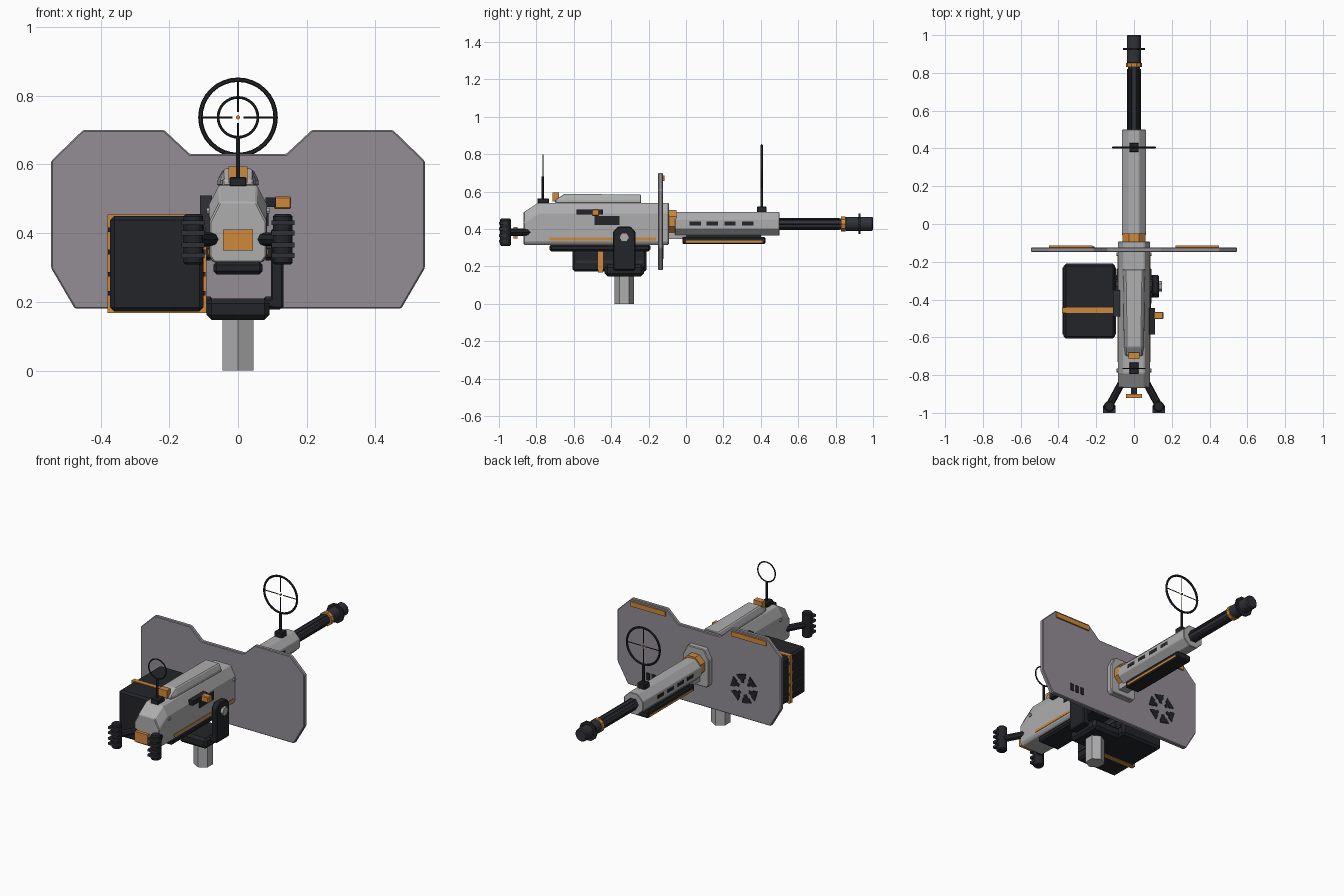
import bpy, bmesh, math
from mathutils import Vector

if "Cube" in bpy.data.objects:
    bpy.data.objects.remove(bpy.data.objects["Cube"])


def material(name, rgb):
    m = bpy.data.materials.new(name)
    m.diffuse_color = (*rgb, 1)
    m.use_nodes = True
    m.node_tree.nodes["Principled BSDF"].inputs["Base Color"].default_value = m.diffuse_color
    return m


GREY = material("light grey", (0.42, 0.42, 0.43))
PLATE = material("shield grey", (0.29, 0.27, 0.30))
DARK = material("near black", (0.017, 0.018, 0.022))
STEEL = material("dark steel", (0.030, 0.031, 0.040))
ORANGE = material("orange", (0.62, 0.25, 0.045))


def finish(name, bm, mat, bevel=0):
    bmesh.ops.recalc_face_normals(bm, faces=bm.faces)
    me = bpy.data.meshes.new(name)
    bm.to_mesh(me)
    bm.free()
    me.materials.append(mat)
    ob = bpy.data.objects.new(name, me)
    bpy.context.collection.objects.link(ob)
    if bevel:
        mod = ob.modifiers.new("bevel", 'BEVEL')
        mod.width, mod.segments, mod.limit_method = bevel, 1, 'ANGLE'
    return ob


def loft(name, rings, mat, bevel=0):
    """Skin a list of equal-length point rings and cap both ends."""
    bm = bmesh.new()
    vs = [[bm.verts.new(p) for p in r] for r in rings]
    n = len(vs[0])
    for a, b in zip(vs, vs[1:]):
        for i in range(n):
            bm.faces.new((a[i], a[(i + 1) % n], b[(i + 1) % n], b[i]))
    bm.faces.new(vs[0])
    bm.faces.new(vs[-1])
    return finish(name, bm, mat, bevel)


def box(name, x, y, z, mat, bevel=0):
    ring = lambda h: [(x[0], y[0], h), (x[1], y[0], h), (x[1], y[1], h), (x[0], y[1], h)]
    return loft(name, [ring(z[0]), ring(z[1])], mat, bevel)


def rod(name, p0, p1, r, sides, mat, r2=None, phase=0.0, bevel=0):
    p0, p1 = Vector(p0), Vector(p1)
    d = (p1 - p0).normalized()
    u = d.cross(Vector((0, 0, 1)) if abs(d.z) < 0.9 else Vector((1, 0, 0))).normalized()
    v = d.cross(u)
    rings = []
    for p, rad in ((p0, r), (p1, r if r2 is None else r2)):
        rings.append([p + rad * (math.cos(a) * u + math.sin(a) * v)
                      for a in (phase + 2 * math.pi * i / sides for i in range(sides))])
    return loft(name, rings, mat, bevel)


def ring(name, y, z, r, t, mat):
    bpy.ops.mesh.primitive_torus_add(location=(0, y, z), rotation=(math.pi / 2, 0, 0), major_radius=r - t,
                                     minor_radius=t, major_segments=32, minor_segments=6)
    ob = bpy.context.object
    ob.name = name
    ob.data.materials.append(mat)


def side(s, a, b):
    return tuple(sorted((s * a, s * b)))


# Pedestal and yoke
rod("pedestal_post", (0, -.33, 0), (0, -.33, .17), .052, 6, GREY)
box("yoke_base", (-.092, .092), (-.435, -.225), (.147, .21), DARK, .015)
for s in (-1, 1):
    box("yoke_foot", side(s, .07, .132), (-.39, -.27), (.178, .215), DARK, .01)
    prof = [(-.39, .18), (-.27, .18), (-.27, .385), (-.295, .412), (-.365, .412), (-.39, .385)]
    loft("yoke_arm", [[(s * x, y, z) for y, z in prof] for x in (.096, .132)], DARK, .005)
    rod("yoke_pivot", (s * .08, -.33, .355), (s * .1, -.33, .355), .035, 8, STEEL)
rod("yoke_bolt", (.13, -.33, .355), (.148, -.33, .355), .027, 6, GREY)


# Receiver body
def section(y, top, inset=0):
    half = [(.072, .315), (.085, .332), (.085, top - .058), (.055, top)]
    pts = half + [(-x, z) for x, z in reversed(half)]
    return [(x * (1 - inset), y, z) for x, z in pts]


loft("receiver", [section(-.868, .49, .03), section(-.79, .54), section(-.092, .54)], GREY, .004)
box("receiver_belly", (-.072, .072), (-.73, -.19), (.28, .317), DARK, .01)
for s in (-1, 1):
    box("receiver_stripe", side(s, .08, .0875), (-.73, -.16), (.338, .353), ORANGE)
    for y in (-.775, -.16):
        rod("receiver_rivet", (s * .08, y, .465), (s * .092, y, .465), .01, 6, GREY)


# Top cover and latch
def cover(y, wb, wt, top):
    return [(-wb, y, .538), (wb, y, .538), (wb * .97, y, .555), (wt, y, top), (-wt, y, top), (-wb * .97, y, .555)]


loft("top_cover", [cover(-.70, .045, .036, .553), cover(-.65, .053, .04, .588), cover(-.24, .061, .046, .583)],
     GREY, .004)
box("cover_latch", (-.028, .028), (-.715, -.68), (.548, .594), ORANGE)

# Charging handle, ejection port and feed mouth
box("charging_rail", (.08, .11), (-.585, -.445), (.476, .504), DARK)
box("charging_handle", (.105, .155), (-.503, -.465), (.47, .506), ORANGE, .004)
box("ejection_port", (.08, .089), (-.49, -.355), (.42, .47), DARK)
box("feed_mouth", (-.11, -.075), (-.49, -.35), (.36, .51), STEEL)

# Ammunition box with strap and side ribs
box("ammo_box", (-.372, -.1), (-.607, -.21), (.172, .45), DARK, .012)
box("ammo_strap", (-.38, -.092), (-.47, -.443), (.168, .454), ORANGE)
for z in (.225, .28, .345, .41):
    box("ammo_rib", (-.379, -.094), (-.585, -.23), (z - .007, z + .007), STEEL)

# Shield
half = [(.14, .63), (.215, .70), (.451, .70), (.544, .61), (.544, .298), (.475, .18)]
outline = half + [(-x, z) for x, z in reversed(half)]
loft("shield", [[(x, y, z) for x, z in outline] for y in (-.149, -.124)], PLATE, .004)
for s in (-1, 1):
    box("shield_strip", side(s, .22, .45), (-.125, -.115), (.657, .686), ORANGE)
for i in range(3):
    x = .255 + i * .036
    box("shield_bar", (x, x + .022), (-.125, -.12), (.24, .283), DARK)
# Abstract radial vent mark
for k in range(6):
    a = k * math.pi / 3 + .3
    for lo, hi, w in ((.035, .065, .22), (.06, .09, .36)):
        pts = [(lo, a - w), (hi, a - w), (hi, a + w), (lo, a + w)]
        loft("shield_vent", [[(-.30 + r * math.cos(t), y, .36 + r * math.sin(t)) for r, t in pts]
                             for y in (-.125, -.119)], DARK)

# Barrel shroud
ZB = .427
rod("shroud_collar", (0, -.1, .44), (0, -.05, .44), .067, 8, ORANGE, phase=math.pi / 8)
rod("barrel_shroud", (0, -.06, ZB), (0, .5, ZB), .0685, 8, GREY, phase=math.pi / 8, bevel=.003)
for s in (-1, 1):
    for y in (.02, .11, .205, .3):
        box("shroud_slot", side(s, .058, .0645), (y, y + .06), (.419, .439), DARK)
box("rail_mount", (-.03, .03), (-.1, .0), (.345, .38), GREY)
box("lower_rail", (-.045, .045), (-.02, .425), (.319, .357), DARK, .006)
box("lower_rail_neck", (-.03, .03), (0, .4), (.35, .375), STEEL)
for s in (-1, 1):
    box("lower_rail_stripe", side(s, .04, .0475), (.0, .41), (.325, .337), ORANGE)

# Barrel and muzzle
rod("barrel", (0, .48, ZB), (0, .85, ZB), .031, 10, STEEL)
for k in range(6):
    a = k * math.pi / 3
    c, d = .031 * math.cos(a), ZB + .031 * math.sin(a)
    rod("barrel_flute", (c, .5, d), (c, .82, d), .005, 4, DARK)
rod("muzzle_band", (0, .83, ZB), (0, .852, ZB), .042, 10, ORANGE)
rod("muzzle", (0, .85, ZB), (0, 1.0, ZB), .04, 10, STEEL, bevel=.006)
rod("muzzle_flange", (0, .922, ZB), (0, .932, ZB), .058, 10, DARK)

# Front sight
ZS = .737
box("front_sight_base", (-.025, .025), (.38, .43), (.48, .52), DARK, .003)
rod("front_sight_post", (0, .405, .51), (0, .405, .63), .008, 6, DARK)
ring("front_sight_ring", .405, ZS, .116, .0065, DARK)
for k in range(4):
    dx, dz = (1, 0, -1, 0)[k], (0, 1, 0, -1)[k]
    rod("front_sight_hair", (dx * .016, .405, ZS + dz * .016), (dx * .11, .405, ZS + dz * .11), .003, 4, DARK)
rod("front_sight_dot", (0, .40, ZS), (0, .41, ZS), .006, 8, ORANGE)

# Rear sight
box("rear_sight_base", (-.025, .025), (-.795, -.733), (.535, .563), DARK, .003)
rod("rear_sight_post", (0, -.765, .55), (0, -.765, .68), .007, 6, DARK)
ring("rear_sight_ring", -.765, ZS, .062, .004, DARK)

# Rear grips and trigger
for s in (-1, 1):
    rod("grip_arm", (s * .065, -.84, .382), (s * .13, -.96, .382), .02, 8, DARK)
    rod("grip", (s * .13, -.965, .308), (s * .13, -.965, .455), .031, 8, DARK, phase=math.pi / 8, bevel=.006)
    for z in (.335, .365, .4, .43):
        box("grip_rib", side(s, .098, .164), (-1.0, -.96), (z - .007, z + .007), STEEL)
box("trigger_link", (-.015, .015), (-.91, -.86), (.37, .39), DARK)
box("trigger", (-.043, .043), (-.922, -.9), (.35, .411), ORANGE)
